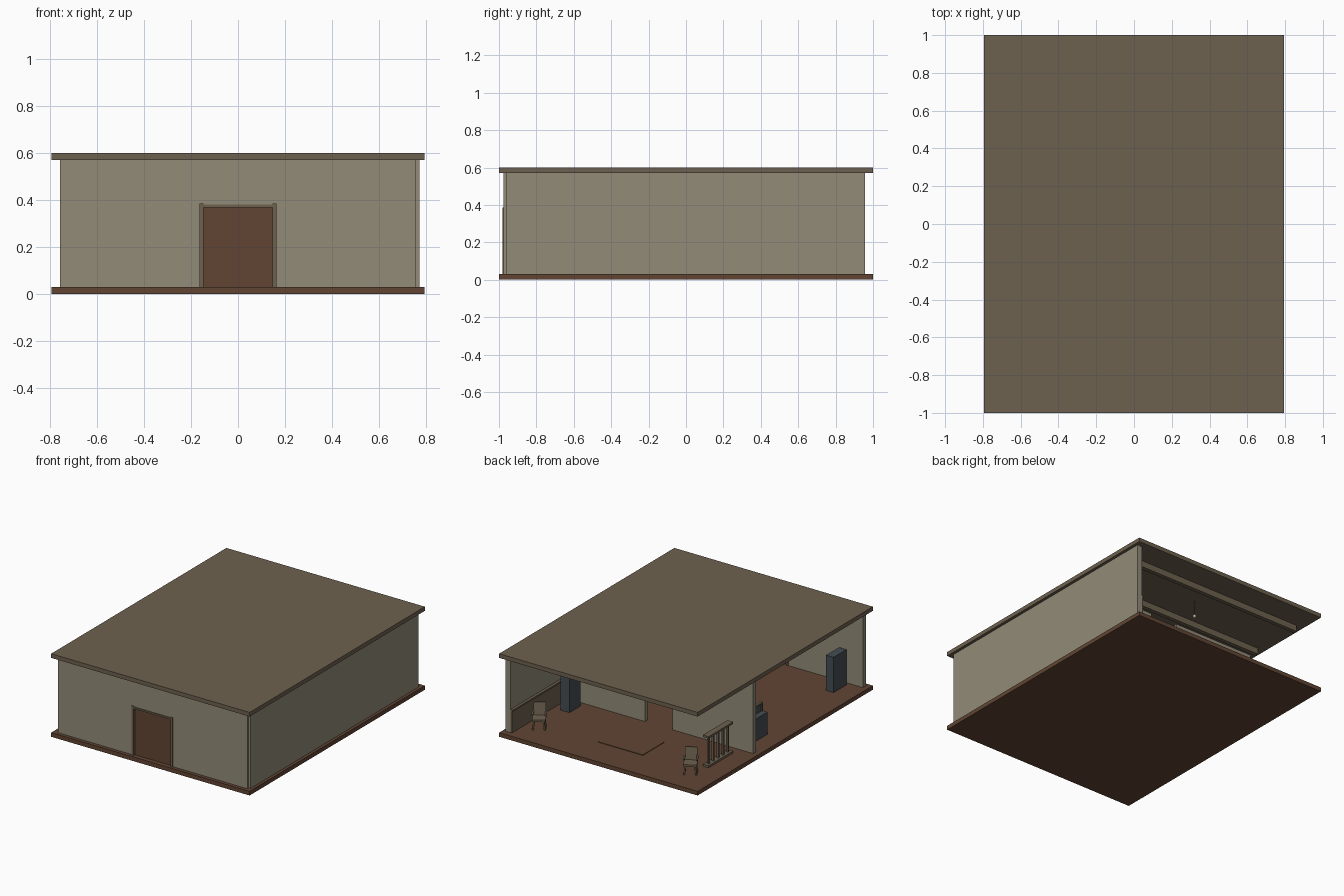
import bpy
from math import radians
from mathutils import Matrix, Vector

cube = bpy.data.objects.get("Cube")
if cube:
    bpy.data.objects.remove(cube, do_unlink=True)


def material(name, rgb):
    m = bpy.data.materials.new(name)
    m.use_nodes = True
    m.diffuse_color = (*rgb, 1)
    m.node_tree.nodes["Principled BSDF"].inputs["Base Color"].default_value = (*rgb, 1)
    return m


plaster = material("plaster", (0.29, 0.26, 0.19))
floor_wood = material("floor_wood", (0.12, 0.06, 0.034))
timber = material("timber", (0.155, 0.12, 0.08))
metal = material("blue_grey_metal", (0.058, 0.075, 0.084))
lamp_glow = material("lamp_glow", (0.6, 0.52, 0.36))


def box(name, mat, x, y, z, place=None):
    """Box spanning the given (low, high) pairs, optionally placed by a matrix."""
    lo, hi = Vector((x[0], y[0], z[0])), Vector((x[1], y[1], z[1]))
    bpy.ops.mesh.primitive_cube_add(size=1)
    ob = bpy.context.object
    ob.name = name
    size = hi - lo
    shape = Matrix.Translation((lo + hi) / 2) @ Matrix.Diagonal((*size, 1))
    ob.data.transform((place or Matrix()) @ shape)
    ob.data.materials.append(mat)
    return ob


# Floor slab, roof slab and roof beams
F, C = 0.03, 0.57
box("floor", floor_wood, (-0.793, 0.793), (-1, 1), (0, F))
box("roof", timber, (-0.793, 0.793), (-1, 1), (C, 0.6))
for i in range(5):
    y = -0.8 + 0.4 * i
    box("roof_beam", timber, (-0.735, 0.735), (y - 0.015, y + 0.015), (0.525, C))

# Outer walls: front and one long side, the rest is open
box("side_wall", plaster, (0.733, 0.772), (-0.96, 0.957), (F, C))
for x in ((-0.757, -0.15), (0.15, 0.757)):
    box("front_wall", plaster, x, (-0.975, -0.937), (F, C))
box("wall_over_door", plaster, (-0.15, 0.15), (-0.975, -0.937), (0.37, C))

# Entrance door with its frame
box("door", floor_wood, (-0.15, 0.15), (-0.967, -0.945), (F, 0.37))
for s in (-1, 1):
    box("door_jamb", timber, sorted((s * 0.147, s * 0.163)), (-0.982, -0.93), (F, 0.385))
box("door_lintel", timber, (-0.147, 0.147), (-0.98, -0.932), (0.368, 0.38))

# Partition with a central passage
for x in ((-0.755, -0.11), (0.11, 0.733)):
    box("partition", plaster, x, (0.28, 0.312), (F, C))

# Wall panelling with a cap rail in the back room
box("wall_panelling", timber, (0.722, 0.734), (0.312, 0.955), (F, 0.185))
box("panelling_rail", timber, (0.714, 0.734), (0.312, 0.955), (0.185, 0.197))

# Tall cabinets
box("back_cabinet", metal, (0.593, 0.665), (0.36, 0.483), (F, 0.285))
box("front_cabinet", metal, (-0.645, -0.585), (-0.91, -0.763), (F, 0.285))

# Low cupboard with a framed panel on top
box("low_cupboard", metal, (-0.66, -0.56), (0.01, 0.27), (F, 0.19))
box("panel_board", metal, (-0.618, -0.61), (0.02, 0.26), (0.19, 0.245))
for y in ((0.01, 0.024), (0.256, 0.27)):
    box("panel_upright", timber, (-0.624, -0.606), y, (0.19, 0.255))
box("panel_top_rail", timber, (-0.624, -0.606), (0.01, 0.27), (0.243, 0.255))

# Balustrade divider
box("balustrade_base", timber, (-0.643, -0.597), (0.38, 0.66), (F, 0.045))
box("balustrade_top", timber, (-0.643, -0.597), (0.38, 0.66), (0.24, 0.255))
for i in range(5):
    y = 0.41 + 0.055 * i
    box("balustrade_post", timber, (-0.627, -0.613), (y - 0.007, y + 0.007), (0.045, 0.24))

# Chairs turned at an angle
for x, turn in ((0.62, 30), (-0.59, 30)):
    at = Matrix.Translation((x, 0.79, F)) @ Matrix.Rotation(radians(turn), 4, "Z")
    box("chair_seat", timber, (-0.045, 0.045), (-0.045, 0.045), (0.065, 0.078), at)
    lean = at @ Matrix.Translation((0, -0.04, 0.075)) @ Matrix.Rotation(radians(10), 4, "X")
    box("chair_back", timber, (-0.04, 0.04), (-0.006, 0.006), (0, 0.09), lean)
    for s in (-1, 1):
        splay = at @ Matrix.Translation((s * 0.04, 0, 0)) @ Matrix.Rotation(radians(-8 * s), 4, "Y")
        box("chair_side", timber, (-0.005, 0.005), (-0.04, 0.04), (0, 0.07), splay)
        box("chair_arm", timber, (s * 0.043 - 0.006, s * 0.043 + 0.006), (-0.04, 0.03), (0.1, 0.108), at)

# Rug and hanging lamp in the back room
box("rug", floor_wood, (-0.18, 0.18), (0.51, 0.75), (F, 0.034))
box("lamp_cord", timber, (-0.002, 0.002), (0.628, 0.632), (0.455, C))
bpy.ops.mesh.primitive_uv_sphere_add(segments=12, ring_count=8, radius=0.012, location=(0, 0.63, 0.45))
lamp = bpy.context.object
lamp.name = "hanging_lamp"
lamp.data.materials.append(lamp_glow)
bpy.ops.object.shade_smooth_by_angle()
